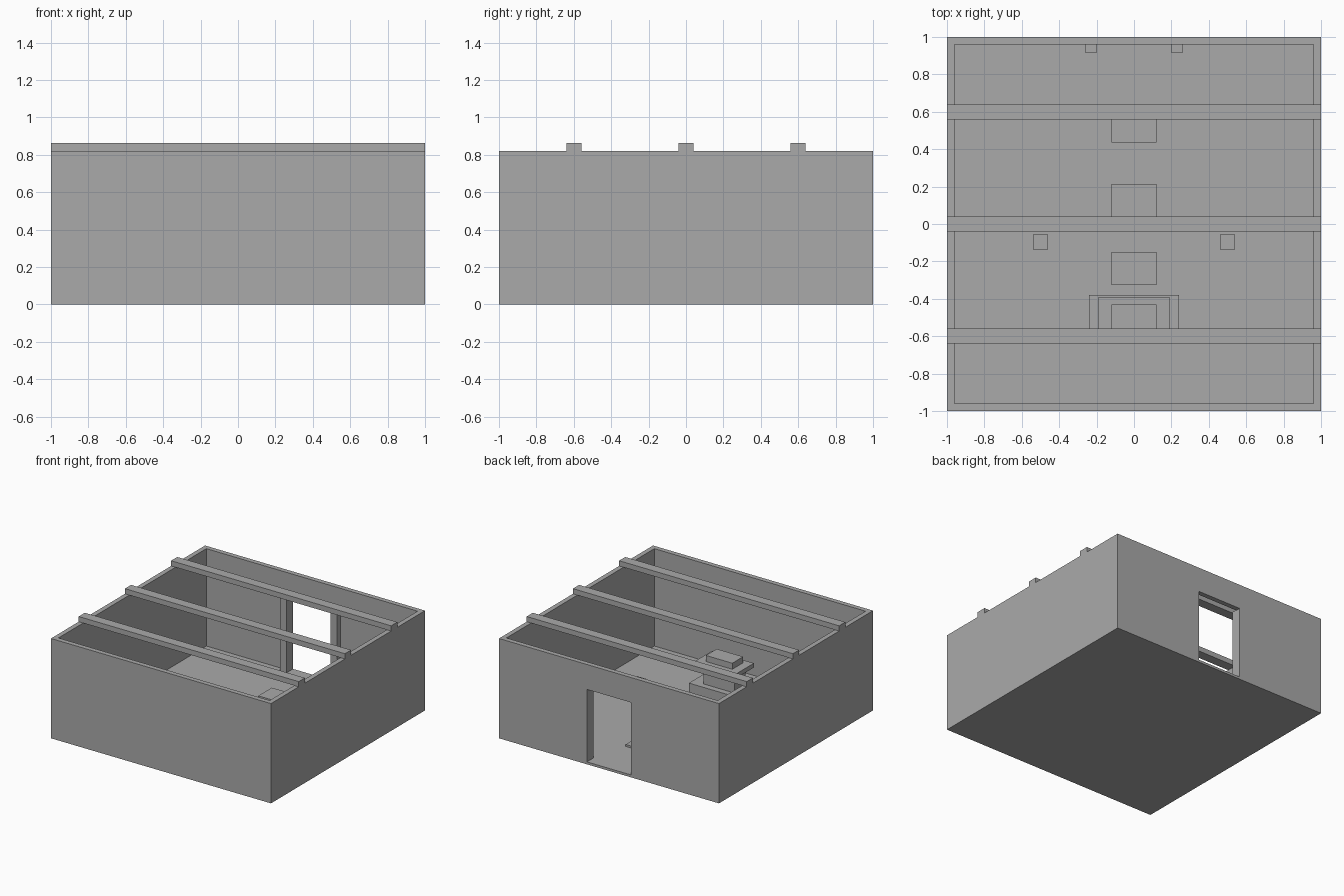
import bpy
import bmesh
from mathutils import Matrix, Vector

if "Cube" in bpy.data.objects:
    bpy.data.objects.remove(bpy.data.objects["Cube"])

stone = bpy.data.materials.new("plain_grey")
stone.diffuse_color = (0.4, 0.4, 0.4, 1)
stone.use_nodes = True
stone.node_tree.nodes["Principled BSDF"].inputs["Base Color"].default_value = stone.diffuse_color


def box(name, x0, x1, y0, y1, z0, z1):
    """Axis-aligned block given by its limits."""
    lo, hi = Vector((x0, y0, z0)), Vector((x1, y1, z1))
    bm = bmesh.new()
    bmesh.ops.create_cube(bm, size=1.0, matrix=Matrix.LocRotScale((lo + hi) / 2, None, hi - lo))
    mesh = bpy.data.meshes.new(name)
    bm.to_mesh(mesh)
    bm.free()
    mesh.materials.append(stone)
    obj = bpy.data.objects.new(name, mesh)
    bpy.context.collection.objects.link(obj)
    return obj


def cut(target, cutter):
    mod = target.modifiers.new(cutter.name, 'BOOLEAN')
    mod.operation = 'DIFFERENCE'
    mod.solver = 'EXACT'
    mod.object = cutter
    cutter.hide_render = True
    cutter.hide_viewport = True
    cutter.display_type = 'WIRE'


FLOOR = 0.02
WALL_TOP = 0.82

# Open-topped room with floor, four walls and a rear doorway
room = box("room_shell", -1, 1, -1, 1, 0, WALL_TOP)
cut(room, box("interior_cutter", -0.96, 0.96, -0.96, 0.96, FLOOR, 1.2))
cut(room, box("doorway_cutter", -0.2, 0.2, 0.9, 1.1, FLOOR, 0.615))

# Roof beams resting on the side walls
for i, y in enumerate((-0.6, 0, 0.6)):
    box(f"roof_beam_{i + 1}", -1, 1, y - 0.04, y + 0.04, WALL_TOP, 0.863)

# Door posts inside the rear wall, and small stands either side of the room
for side, s in (("left", -1), ("right", 1)):
    a, b = sorted((s * 0.2, s * 0.26))
    box(f"door_post_{side}", a, b, 0.915, 0.96, FLOOR, 0.62)
    box(f"stand_{side}", s * 0.5 - 0.04, s * 0.5 + 0.04, -0.135, -0.055, FLOOR, 0.2)

# Floor mats along the centre line
for i, y in enumerate((-0.238, 0.127, 0.523)):
    box(f"floor_mat_{i + 1}", -0.12, 0.12, y - 0.088, y + 0.088, FLOOR, 0.036)

# Stepped table: base, column, slab and top block
for name, hx, hy, z0, z1 in (
    ("table_base", 0.24, 0.12, FLOOR, 0.13),
    ("table_column", 0.14, 0.07, 0.13, 0.285),
    ("table_slab", 0.19, 0.11, 0.285, 0.32),
    ("table_block", 0.12, 0.07, 0.32, 0.37),
):
    box(name, -hx, hx, -0.5 - hy, -0.5 + hy, z0, z1)
